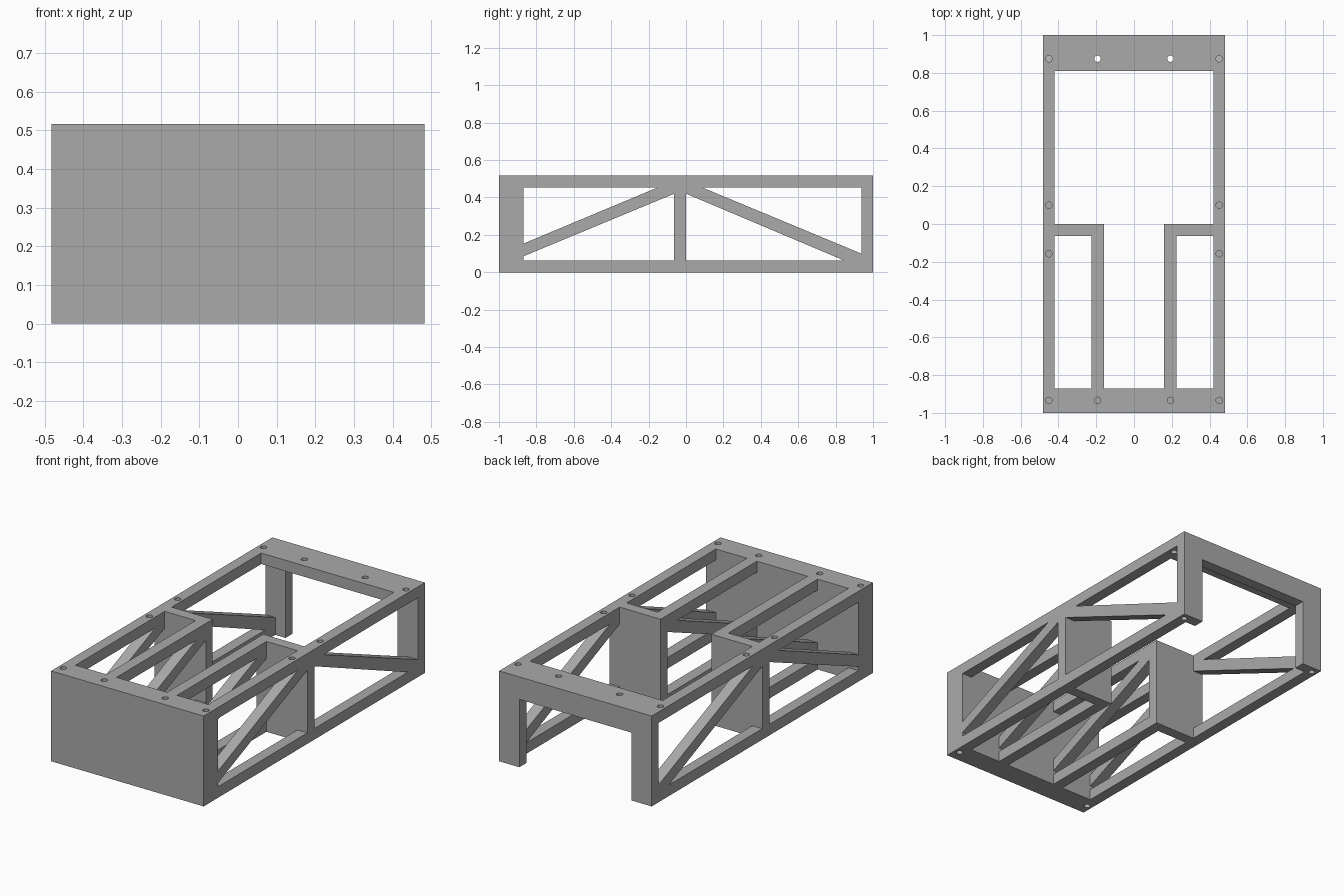
import bpy
import bmesh
from mathutils import Matrix, Vector

old = bpy.data.objects.get("Cube")
if old:
    bpy.data.objects.remove(old, do_unlink=True)

HALF_W, HALF_L, HEIGHT = 0.483, 1.0, 0.517
BAR = 0.063               # thickness of rails and posts
RAIL_IN = HALF_W - BAR    # inner face of the outer trusses
TOP = HEIGHT - BAR        # underside of the top rails
FRONT = -0.87             # back of the solid front wall
BACK = HALF_L - BAR       # front of the rear legs

grey = bpy.data.materials.new("plain grey")
grey.use_nodes = True
colour = (0.4, 0.4, 0.4, 1)
grey.diffuse_color = colour
grey.node_tree.nodes["Principled BSDF"].inputs["Base Color"].default_value = colour


def make_object(name, bm):
    bmesh.ops.recalc_face_normals(bm, faces=bm.faces)
    mesh = bpy.data.meshes.new(name)
    bm.to_mesh(mesh)
    bm.free()
    mesh.materials.append(grey)
    obj = bpy.data.objects.new(name, mesh)
    bpy.context.collection.objects.link(obj)
    return obj


def box(name, x, y, z):
    lo, hi = Vector((x[0], y[0], z[0])), Vector((x[1], y[1], z[1]))
    bm = bmesh.new()
    size = Matrix.Diagonal((*(hi - lo), 1))
    bmesh.ops.create_cube(bm, size=1, matrix=Matrix.Translation((lo + hi) / 2) @ size)
    return make_object(name, bm)


def side_prism(name, outline):
    """Extrude a (y, z) outline across the full width."""
    bm = bmesh.new()
    face = bm.faces.new([bm.verts.new((-0.6, y, z)) for y, z in outline])
    new = bmesh.ops.extrude_face_region(bm, geom=[face])["geom"]
    verts = [v for v in new if isinstance(v, bmesh.types.BMVert)]
    bmesh.ops.translate(bm, verts=verts, vec=(1.2, 0, 0))
    return make_object(name, bm)


def drill(name, x, y, z, depth):
    bm = bmesh.new()
    bmesh.ops.create_cone(bm, cap_ends=True, segments=24, radius1=0.017, radius2=0.017,
                          depth=depth * 2, matrix=Matrix.Translation((x, y, z)))
    return make_object(name, bm)


def cut(target, cutter):
    mod = target.modifiers.new("cut", "BOOLEAN")
    mod.operation = "DIFFERENCE"
    mod.solver = "EXACT"
    mod.object = cutter
    bpy.context.view_layer.objects.active = target
    bpy.ops.object.modifier_apply(modifier=mod.name)
    bpy.data.objects.remove(cutter, do_unlink=True)


# Solid block that becomes the one-piece truss frame
frame = box("truss_frame", (-HALF_W, HALF_W), (-HALF_L, HALF_L), (0, HEIGHT))
through = (-0.1, HEIGHT + 0.1)

# Rear bay, open on top, with a top plate and portal at the back
cut(frame, box("rear_bay", (-RAIL_IN, RAIL_IN), (0, 0.81), through))
cut(frame, box("under_plate", (-RAIL_IN, RAIL_IN), (0.7, BACK), (-0.1, TOP)))
cut(frame, box("portal", (-0.355, 0.355), (0.9, 1.1), (-0.1, 0.388)))

# Front centre channel and the two pockets beside it
cut(frame, box("channel", (-0.16, 0.16), (FRONT, 0.1), through))
for x in ((-RAIL_IN, -0.224), (0.224, RAIL_IN)):
    cut(frame, box("pocket", x, (FRONT, -BAR), through))

# Truss windows, leaving one diagonal brace in each half
windows = (
    ((FRONT, TOP), (FRONT, 0.153), (-0.15, TOP)),
    ((FRONT, BAR), (FRONT, 0.085), (-BAR, 0.42), (-BAR, BAR)),
    ((0.085, TOP), (BACK, TOP), (BACK, 0.1)),
    ((0, 0.42), (0, BAR), (0.845, BAR)),
)
for outline in windows:
    cut(frame, side_prism("window", outline))

# Screw holes in the top, and in the four bottom corners
for side in (-1, 1):
    for y in (-0.934, -0.157, 0.1, 0.875):
        cut(frame, drill("hole", side * 0.451, y, HEIGHT, 0.075))
    for y in (-0.934, 0.875):
        cut(frame, drill("hole", side * 0.193, y, HEIGHT, 0.075))
    for y in (-0.934, 0.96):
        cut(frame, drill("hole", side * 0.451, y, 0, 0.075))

for poly in frame.data.polygons:
    poly.use_smooth = False
